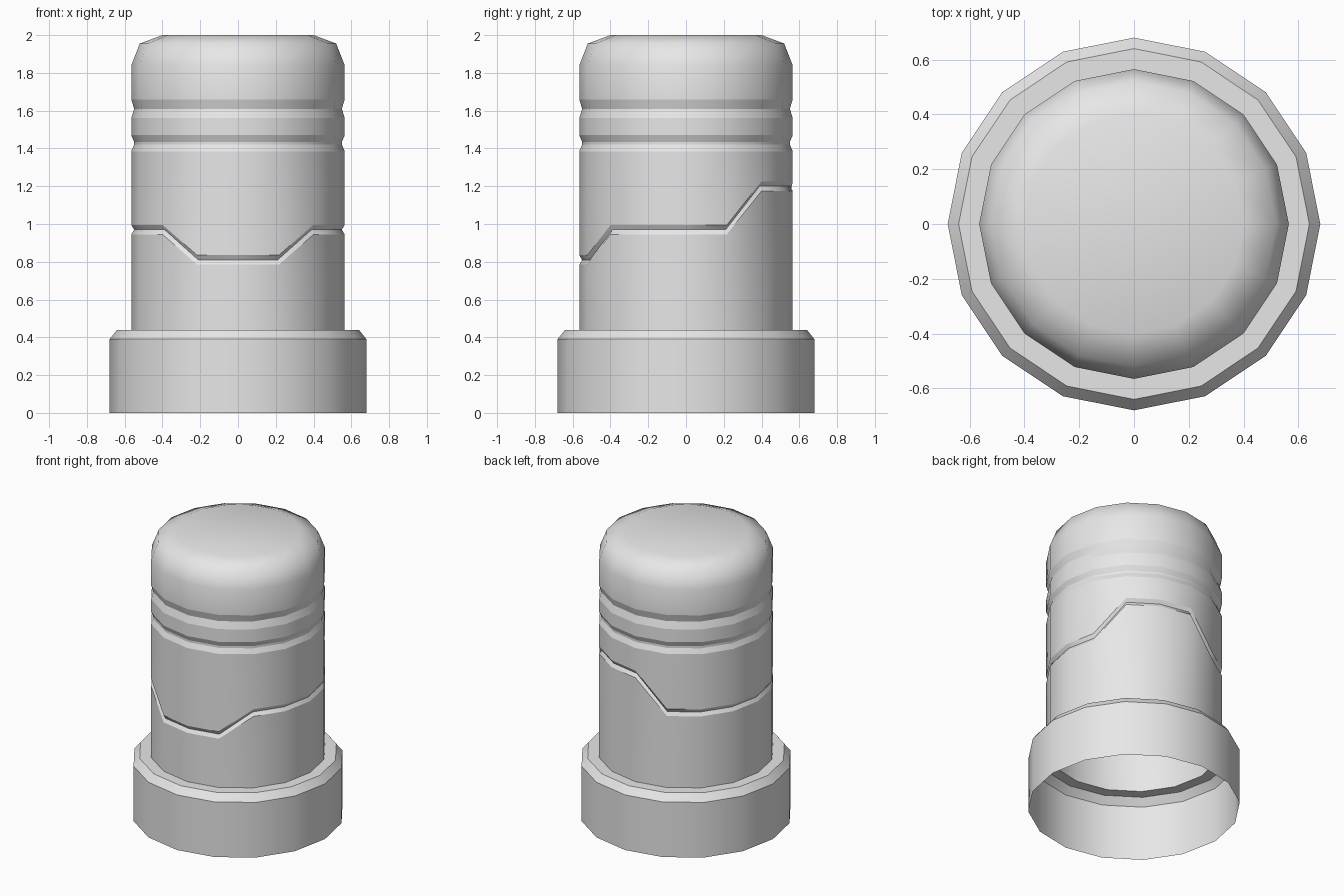
import bpy, bmesh
from math import cos, sin, pi

SIDES = 16
BODY_R = 0.565
GROOVE_R = 0.55

cube = bpy.data.objects.get("Cube")
if cube:
    bpy.data.objects.remove(cube, do_unlink=True)

grey = bpy.data.materials.new("plain_grey")
grey.use_nodes = True
colour = (0.8, 0.8, 0.8, 1)
grey.diffuse_color = colour
grey.node_tree.nodes["Principled BSDF"].inputs["Base Color"].default_value = colour


def seam_height(i):
    """Height of the stepped seam at corner i, counted from +x."""
    if i in (2, 3, 4):      # raised step at the back
        return 1.2
    if i in (11, 12, 13):   # dip at the front
        return 0.81
    return 0.97


def shell(name, profile, closed_top=False):
    """Faceted turned shell; profile rows are (radius, height, sharp).
    A height may be a function of the corner number."""
    bm = bmesh.new()
    rings = []
    for radius, height, sharp in profile:
        ring = []
        for i in range(SIDES):
            a = 2 * pi * i / SIDES
            z = height(i) if callable(height) else height
            ring.append(bm.verts.new((radius * cos(a), radius * sin(a), z)))
        rings.append(ring)
    for low, high in zip(rings, rings[1:]):
        for i in range(SIDES):
            j = (i + 1) % SIDES
            bm.faces.new((low[i], low[j], high[j], high[i]))
    if closed_top:
        bm.faces.new(rings[-1])
    for face in bm.faces:
        face.smooth = True
    # Keep the marked rings crisp
    for ring, row in zip(rings, profile):
        if row[2]:
            for i in range(SIDES):
                bm.edges.get((ring[i], ring[(i + 1) % SIDES])).smooth = False
    mesh = bpy.data.meshes.new(name)
    bm.to_mesh(mesh)
    bm.free()
    mesh.materials.append(grey)
    obj = bpy.data.objects.new(name, mesh)
    bpy.context.collection.objects.link(obj)
    return obj


# Wide open collar with a chamfered rim and a ledge
shell("base_collar", [(0.68, 0, True), (0.68, 0.39, True),
                      (0.64, 0.44, True), (BODY_R, 0.44, True)])

# Lower sleeve, up to the bottom of the stepped seam
shell("lower_sleeve", [(BODY_R, 0.44, True),
                       (BODY_R, lambda i: seam_height(i) - 0.025, True),
                       (GROOVE_R, seam_height, True)])

# Upper sleeve with a shallow ring groove
shell("upper_sleeve", [(GROOVE_R, seam_height, True),
                       (BODY_R, lambda i: seam_height(i) + 0.025, True),
                       (BODY_R, 1.385, True), (GROOVE_R, 1.42, True),
                       (GROOVE_R, 1.435, True), (BODY_R, 1.47, True),
                       (BODY_R, 1.56, True), (GROOVE_R, 1.61, True)])

# Rounded cap
shell("cap", [(GROOVE_R, 1.61, True), (BODY_R, 1.66, True),
              (BODY_R, 1.84, False), (0.52, 1.955, False),
              (0.4, 2.0, False)], closed_top=True)
